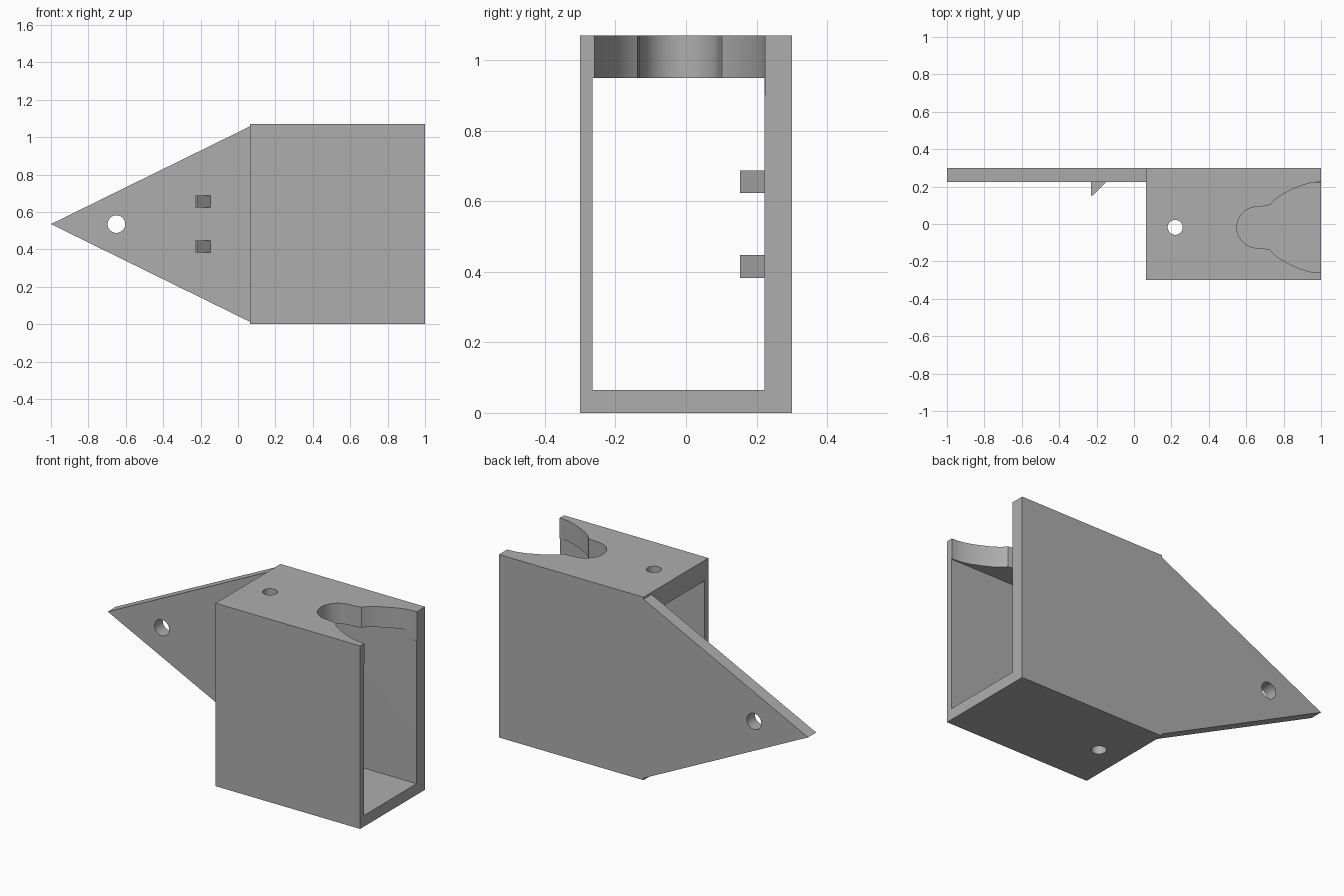
import bpy
import math
from mathutils import Vector

default_cube = bpy.data.objects.get("Cube")
if default_cube:
    bpy.data.objects.remove(default_cube, do_unlink=True)

grey = bpy.data.materials.new("plain grey")
grey.use_nodes = True
colour = (0.42, 0.42, 0.42, 1)
grey.diffuse_color = colour
grey.node_tree.nodes["Principled BSDF"].inputs["Base Color"].default_value = colour


def prism(name, outline, low, high, axis="z"):
    """Extrude a closed outline: (x, y) along z, or (x, z) along y."""
    def place(p, h):
        return Vector((p[0], p[1], h)) if axis == "z" else Vector((p[0], h, p[1]))
    n = len(outline)
    verts = [place(p, h) for h in (low, high) for p in outline]
    faces = [list(range(n))[::-1], list(range(n, 2 * n))]
    faces += [[i, (i + 1) % n, n + (i + 1) % n, n + i] for i in range(n)]
    # orient the shell outward
    area = sum(outline[i][0] * outline[(i + 1) % n][1]
               - outline[(i + 1) % n][0] * outline[i][1] for i in range(n))
    if (area > 0) != (axis == "z"):
        faces = [f[::-1] for f in faces]
    mesh = bpy.data.meshes.new(name)
    mesh.from_pydata(verts, [], faces)
    mesh.materials.append(grey)
    obj = bpy.data.objects.new(name, mesh)
    bpy.context.collection.objects.link(obj)
    return obj


def rect(x0, x1, y0, y1):
    return [(x0, y0), (x1, y0), (x1, y1), (x0, y1)]


def circle(cx, cy, r, n=40):
    return [(cx + r * math.cos(math.tau * i / n), cy + r * math.sin(math.tau * i / n))
            for i in range(n)]


def cut(target, cutter):
    cutter.hide_render = True
    mod = target.modifiers.new("cut", "BOOLEAN")
    mod.operation = "DIFFERENCE"
    mod.solver = "EXACT"
    mod.object = cutter
    bpy.context.view_layer.objects.active = target
    bpy.ops.object.modifier_apply(modifier=mod.name)
    bpy.data.objects.remove(cutter, do_unlink=True)


def smooth(obj):
    bpy.ops.object.select_all(action="DESELECT")
    obj.select_set(True)
    bpy.context.view_layer.objects.active = obj
    bpy.ops.object.shade_smooth_by_angle(angle=math.radians(25))


LEFT, HEIGHT, MID_Y, MID_Z = 0.065, 1.07, -0.018, 0.535

# Rectangular sleeve, open at both ends
sleeve = prism("sleeve", rect(LEFT, 1, -0.3, 0.3), 0, HEIGHT)
cut(sleeve, prism("cavity", rect(-0.2, 1.2, -0.265, 0.222), 0.065, 0.95))

# Screw hole through top and bottom walls
cut(sleeve, prism("screw_cutter", circle(0.22, MID_Y, 0.04), -0.1, 1.2))

# Flared keyhole notch in the top wall: round end, neck, widening mouth
half = [(0.66 - 0.11 * math.cos(a), 0.11 * math.sin(a))
        for a in (math.pi / 2 * i / 12 for i in range(13))]
half += [(0.7, 0.114), (0.728, 0.12), (0.75, 0.146), (0.79, 0.174), (0.84, 0.2),
         (0.89, 0.222), (0.94, 0.237), (0.98, 0.242), (1.1, 0.242)]
notch = [(x, MID_Y + y) for x, y in half]
notch += [(x, MID_Y - y) for x, y in reversed(half[1:])]
cut(sleeve, prism("notch_cutter", notch, 0.9, 1.2))
smooth(sleeve)

# Pointed mounting plate continuing the back wall
plate = prism("mounting_plate", [(-1, MID_Z), (LEFT, 0.012), (LEFT, HEIGHT - 0.012)],
              0.225, 0.3, axis="y")
cut(plate, prism("plate_hole_cutter", circle(-0.65, MID_Z, 0.047), 0.1, 0.4, axis="y"))
smooth(plate)

# Pair of wedge hooks on the plate
wedge = [(-0.23, 0.225), (-0.23, 0.153), (-0.22, 0.153), (-0.148, 0.225)]
for name, side in (("lower_hook", -1), ("upper_hook", 1)):
    z = MID_Z + side * 0.12
    prism(name, wedge, z - 0.032, z + 0.032)
